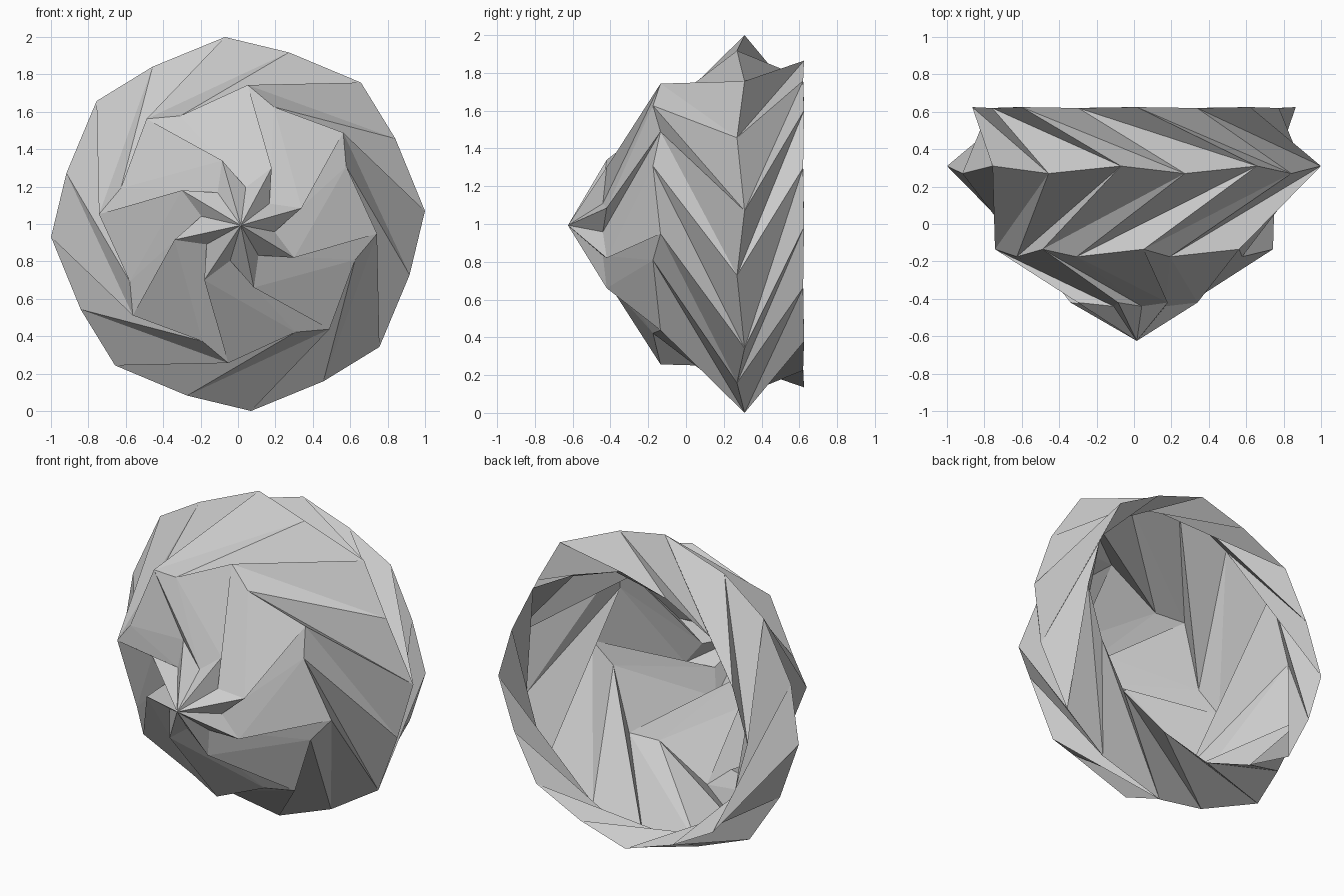
import bpy, bmesh
from math import radians, cos, sin

if "Cube" in bpy.data.objects:
    bpy.data.objects.remove(bpy.data.objects["Cube"])

FOLDS = 8

# Each ring: ridge (radius, angle, y) and valley (radius, angle, y)
RINGS = {
    "heart":    ((0.35, 59, -0.42), (0.20, 33, -0.44)),
    "shoulder": ((0.745, 86, -0.135), (0.655, 73, -0.175)),
    "belt":     ((1.002, 49, 0.31), (0.957, 28.5, 0.27)),
    "rim":      ((0.865, 89, 0.625), (0.83, 66, 0.62)),
}

bm = bmesh.new()


def ring(ridge, valley):
    """Alternate ridge and valley points around the y axis."""
    verts = []
    for i in range(FOLDS):
        for r, a, y in (ridge, valley):
            t = radians(a - 360 / FOLDS * i)
            verts.append(bm.verts.new((r * cos(t), y, 1 + r * sin(t))))
    return verts


def pleat(p, q):
    """Join two rings with triangles creased along the twisted diagonal."""
    n = len(p)
    for j in range(n):
        k = (j + 1) % n
        bm.faces.new((p[j], p[k], q[k]))
        bm.faces.new((p[j], q[k], q[j]))


rings = {name: ring(*spec) for name, spec in RINGS.items()}

# Twisted pleats: front bowl, outer flare and the reversed back band
pleat(rings["shoulder"], rings["heart"])
pleat(rings["shoulder"], rings["belt"])
pleat(rings["rim"], rings["belt"])

# Star-shaped tip
tip = bm.verts.new((0.015, -0.625, 0.993))
heart = rings["heart"]
for j in range(len(heart)):
    bm.faces.new((heart[j], heart[(j + 1) % len(heart)], tip))

bmesh.ops.recalc_face_normals(bm, faces=bm.faces[:])
mesh = bpy.data.meshes.new("folded_spiral_shell")
bm.to_mesh(mesh)
bm.free()
shell = bpy.data.objects.new("folded_spiral_shell", mesh)
bpy.context.collection.objects.link(shell)
